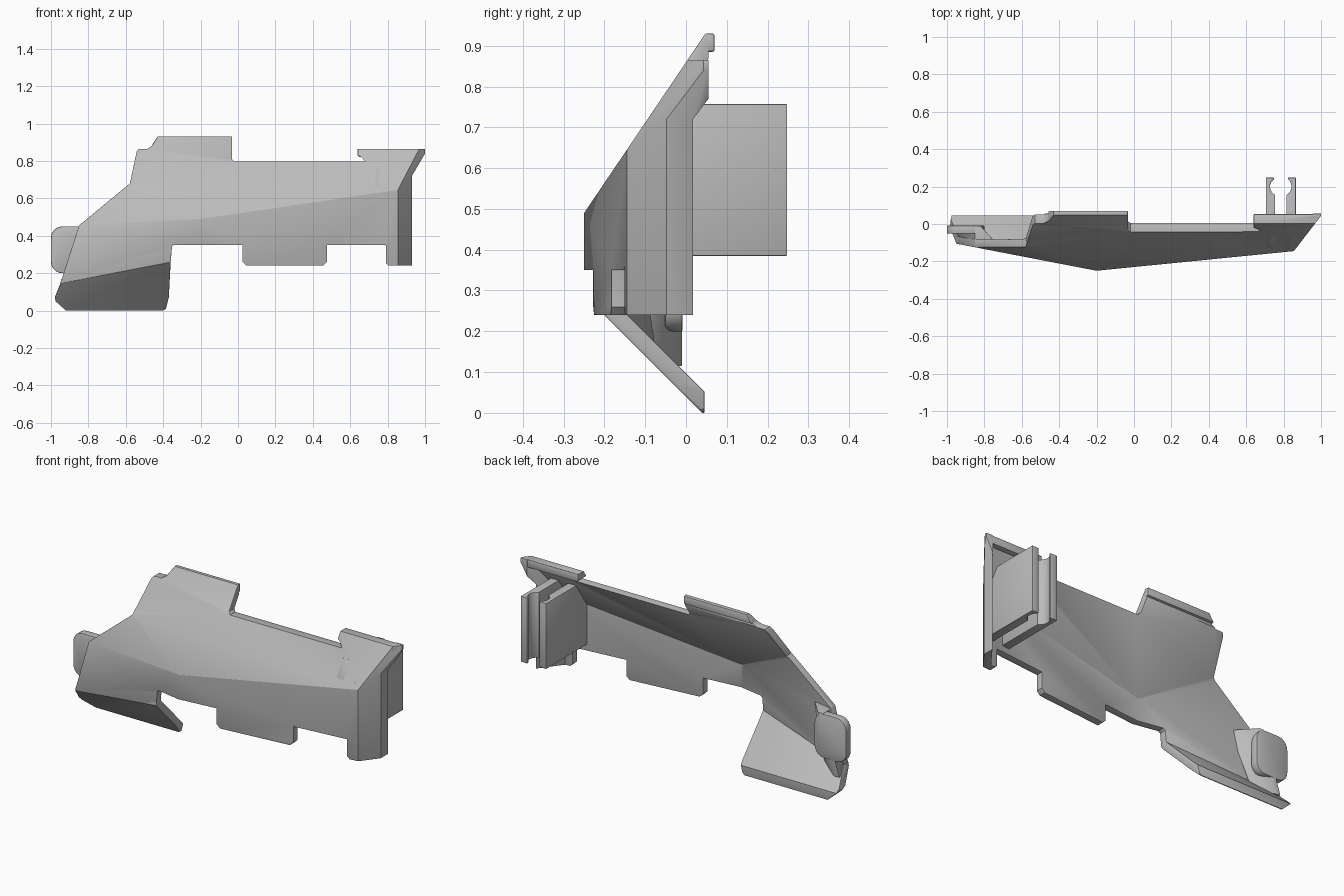
import bpy, bmesh, math
from mathutils import Vector

if "Cube" in bpy.data.objects:
    bpy.data.objects.remove(bpy.data.objects["Cube"])

GREY = (0.5, 0.5, 0.5, 1)
mat = bpy.data.materials.new("plain_grey")
mat.use_nodes = True
mat.diffuse_color = GREY
mat.node_tree.nodes["Principled BSDF"].inputs["Base Color"].default_value = GREY

# Outer faces of the faceted panel, each y = a*x + b*z + c
FRONT = (0.0995, 0, -0.230)
SLOPE = (0, 0.676, -0.581)
FACET = (-0.207, 0.26, -0.419)
SIDE = (-0.193, 0, -0.2886)
END = (1.3, 0, -1.2565)
FLAP = (0, -1, 0.04)
PANEL = [FRONT, SLOPE, FACET, SIDE, END]
THICK = 0.04


def make_object(name, bm):
    bmesh.ops.recalc_face_normals(bm, faces=bm.faces)
    mesh = bpy.data.meshes.new(name)
    bm.to_mesh(mesh)
    bm.free()
    obj = bpy.data.objects.new(name, mesh)
    bpy.context.collection.objects.link(obj)
    mesh.materials.append(mat)
    return obj


def prism(name, points, axis, lo, hi):
    """Extrude an outline along y (points are x, z) or z (points are x, y)."""
    bm = bmesh.new()
    place = (lambda p: (p[0], lo, p[1])) if axis == "y" else (lambda p: (p[0], p[1], lo))
    face = bm.faces.new([bm.verts.new(place(p)) for p in points])
    moved = bmesh.ops.extrude_face_region(bm, geom=[face])["geom"]
    step = Vector((0, hi - lo, 0)) if axis == "y" else Vector((0, 0, hi - lo))
    bmesh.ops.translate(bm, vec=step, verts=[v for v in moved if isinstance(v, bmesh.types.BMVert)])
    return make_object(name, bm)


def bowl(planes, offset=0):
    """Convex solid lying behind all the given planes."""
    bm = bmesh.new()
    bmesh.ops.create_cube(bm, size=5)
    for a, b, c in planes:
        shift = c + offset * math.sqrt(1 + a * a + b * b)
        bmesh.ops.bisect_plane(bm, geom=bm.verts[:] + bm.edges[:] + bm.faces[:],
                               plane_co=(0, shift, 0), plane_no=(a, -1, b), clear_outer=True)
        bmesh.ops.holes_fill(bm, edges=[e for e in bm.edges if e.is_boundary], sides=0)
    obj = make_object("cutter", bm)
    obj.hide_render = True
    return obj


def activate(obj):
    bpy.ops.object.select_all(action="DESELECT")
    obj.select_set(True)
    bpy.context.view_layer.objects.active = obj


def cut(obj, cutter, operation):
    mod = obj.modifiers.new("cut", "BOOLEAN")
    mod.operation, mod.object, mod.solver = operation, cutter, "EXACT"
    activate(obj)
    bpy.ops.object.modifier_apply(modifier=mod.name)
    bpy.data.objects.remove(cutter)


def finish(obj, width=0.007):
    mod = obj.modifiers.new("soft_rims", "BEVEL")
    mod.width, mod.segments = width, 2
    mod.limit_method, mod.angle_limit = "ANGLE", math.radians(65)
    activate(obj)
    bpy.ops.object.modifier_apply(modifier=mod.name)
    bpy.ops.object.shade_smooth_by_angle(angle=math.radians(32))


def shell(name, outline, planes, back):
    obj = prism(name, outline, "y", -0.6, back)
    cut(obj, bowl(planes), "INTERSECT")
    cut(obj, bowl(planes, THICK), "DIFFERENCE")
    finish(obj)


def add_on(name, points, axis, lo, hi, width=0.005):
    obj = prism(name, points, axis, lo, hi)
    cut(obj, bowl(PANEL), "INTERSECT")
    finish(obj, width)


def rounded_rect(x0, x1, z0, z1, r):
    corners = [(x1 - r, z1 - r), (x0 + r, z1 - r), (x0 + r, z0 + r), (x1 - r, z0 + r)]
    return [(x + r * math.cos(math.radians(90 * i + 18 * k)),
             z + r * math.sin(math.radians(90 * i + 18 * k)))
            for i, (x, z) in enumerate(corners) for k in range(6)]


# Main panel
shell("main_panel", [
    (-0.95, 0.145), (-0.36, 0.26), (-0.353, 0.34), (-0.343, 0.35), (0.025, 0.35),
    (0.025, 0.26), (0.045, 0.24), (0.455, 0.24), (0.475, 0.26), (0.475, 0.35),
    (0.79, 0.35), (0.79, 0.255), (0.805, 0.24), (0.93, 0.24), (0.93, 0.72),
    (1.0, 0.84), (1.0, 0.865), (0.64, 0.865), (0.64, 0.83), (0.66, 0.82), (0.68, 0.797),
    (-0.02, 0.797), (-0.033, 0.81), (-0.033, 0.93), (-0.43, 0.93), (-0.46, 0.88),
    (-0.485, 0.865), (-0.53, 0.865), (-0.542, 0.85), (-0.578, 0.68), (-0.85, 0.455),
], PANEL, 0.055)

# Lower flap folded backwards under the side
shell("lower_flap", [
    (-0.945, 0.165), (-0.95, 0.145), (-0.98, 0.07), (-0.975, 0.05), (-0.92, 0.0), (-0.4, 0.0),
    (-0.385, 0.01), (-0.37, 0.07), (-0.36, 0.26), (-0.358, 0.28),
], [SIDE, FLAP], 0.045)

# Lips along the raised top edges
add_on("top_lip", [(-0.43, 0.93), (-0.46, 0.885), (-0.033, 0.885), (-0.033, 0.93)], "y", 0.03, 0.07)
add_on("end_lip", [(0.64, 0.865), (0.64, 0.83), (0.65, 0.82), (0.985, 0.82), (1.0, 0.84),
                   (1.0, 0.865)], "y", 0.0, 0.053)

# Side tab with its sloping rib
add_on("side_tab", rounded_rect(-1.0, -0.8, 0.2, 0.45, 0.06), "y", -0.052, -0.008)
rib = bmesh.new()
for x, y_top, y_low in [(-0.85, -0.10, -0.06), (-0.72, -0.12, -0.07),
                        (-0.82, -0.01, -0.01), (-0.85, -0.01, -0.01)]:
    rib.verts.new((x, y_top, 0.452))
    rib.verts.new((x - 0.105, y_low, 0.115))
bmesh.ops.convex_hull(rib, input=rib.verts)
finish(make_object("side_rib", rib), 0.003)

# Pair of clip prongs with a round socket between them
MID = 0.785
half = [(0.08, -0.13), (0.03, -0.13), (0.03, 0.155)]
half += [(0.058 * math.cos(math.radians(t)), 0.2 + 0.052 * math.sin(math.radians(t)))
         for t in range(-50, 51, 20)]
half += [(0.038, 0.248), (0.08, 0.248)]
for side, name in ((-1, "right_prong"), (1, "left_prong")):
    add_on(name, [(MID + side * x, y) for x, y in half], "z", 0.385, 0.757, 0.003)
